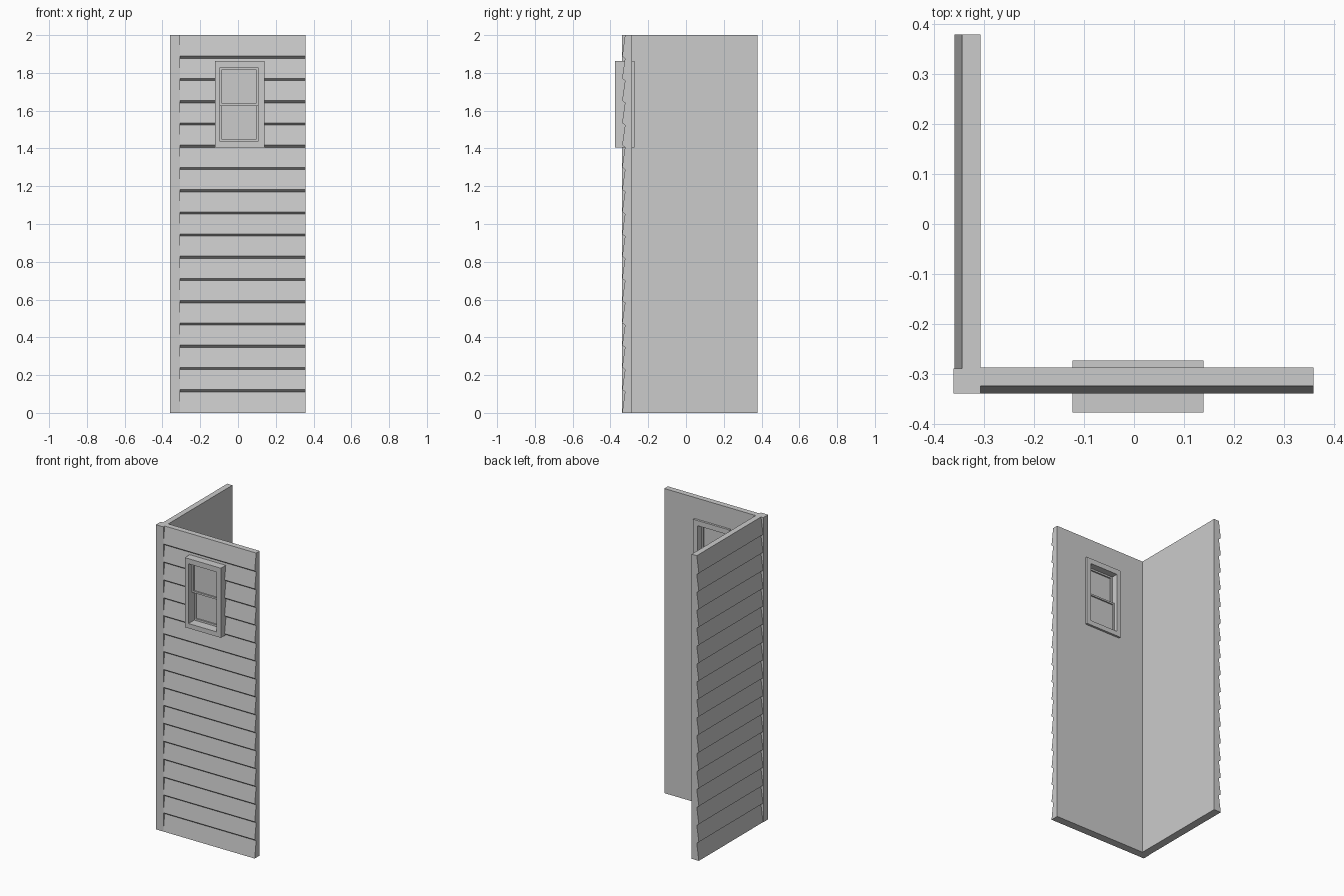
import bpy, bmesh
from mathutils import Vector

if "Cube" in bpy.data.objects:
    bpy.data.objects.remove(bpy.data.objects["Cube"])

BOARDS = 17
H = 2.0
STEP = H / BOARDS
LIP = 0.006      # half height of the sloped underside of each board
TAPER = 0.015    # how far each board leans back at its top


def make_object(name, bm):
    bmesh.ops.recalc_face_normals(bm, faces=bm.faces)
    mesh = bpy.data.meshes.new(name)
    bm.to_mesh(mesh)
    bm.free()
    ob = bpy.data.objects.new(name, mesh)
    bpy.context.collection.objects.link(ob)
    return ob


def add_box(bm, x0, x1, y0, y1, z0, z1):
    geom = bmesh.ops.create_cube(bm, size=1)
    for v in geom["verts"]:
        v.co = Vector((x1 if v.co.x > 0 else x0,
                       y1 if v.co.y > 0 else y0,
                       z1 if v.co.z > 0 else z0))


def box(name, *bounds):
    bm = bmesh.new()
    add_box(bm, *bounds)
    return make_object(name, bm)


def frame(name, x0, x1, y0, y1, z0, z1, left, right, bottom, top):
    """Rectangular ring: front outline with a hole, extruded along y."""
    bm = bmesh.new()
    outer = [(x0, z0), (x1, z0), (x1, z1), (x0, z1)]
    inner = [(x0 + left, z0 + bottom), (x1 - right, z0 + bottom),
             (x1 - right, z1 - top), (x0 + left, z1 - top)]
    rings = [[bm.verts.new((x, y, z)) for x, z in pts]
             for pts, y in ((outer, y0), (inner, y0), (inner, y1), (outer, y1))]
    for a in range(4):
        r, s = rings[a], rings[(a + 1) % 4]
        for i in range(4):
            j = (i + 1) % 4
            bm.faces.new((r[i], r[j], s[j], s[i]))
    return make_object(name, bm)


def siding_wall(name, thickness, start, end, place):
    """Lapped board profile (depth, height) extruded along the wall."""
    profile = []
    for i in range(BOARDS):
        profile.append((0, i * STEP + (LIP if i else 0)))
        profile.append((TAPER, (i + 1) * STEP - (LIP if i < BOARDS - 1 else 0)))
    profile += [(thickness, H), (thickness, 0)]
    bm = bmesh.new()
    a = [bm.verts.new(place(start, d, z)) for d, z in profile]
    b = [bm.verts.new(place(end, d, z)) for d, z in profile]
    bm.faces.new(a)
    bm.faces.new(b)
    n = len(profile)
    for i in range(n):
        j = (i + 1) % n
        bm.faces.new((a[i], a[j], b[j], b[i]))
    return make_object(name, bm)


# Walls with lapped siding, and the corner post
front_wall = siding_wall("front_wall", 0.052, -0.306, 0.358,
                         lambda s, d, z: (s, -0.338 + d, z))
siding_wall("side_wall", 0.052, -0.289, 0.378,
            lambda s, d, z: (-0.358 + d, s, z))
box("corner_post", -0.36, -0.306, -0.338, -0.288, 0, H)

# Window opening in the front wall
cutter = box("window_cutter", -0.11, 0.125, -0.5, -0.2, 1.42, 1.845)
cutter.hide_render = True
mod = front_wall.modifiers.new("opening", "BOOLEAN")
mod.operation = "DIFFERENCE"
mod.solver = "EXACT"
mod.object = cutter
bpy.context.view_layer.objects.active = front_wall
bpy.ops.object.modifier_apply(modifier=mod.name)
bpy.data.objects.remove(cutter, do_unlink=True)

# Window casing
frame("window_casing", -0.123, 0.139, -0.376, -0.272, 1.405, 1.862,
      0.027, 0.032, 0.031, 0.034)

# Sliding sashes: upper one outside, lower one inside
for label, y0, z0, z1 in (("upper", -0.338, 1.626, 1.828),
                          ("lower", -0.316, 1.436, 1.638)):
    frame(label + "_sash", -0.096, 0.107, y0, y0 + 0.022, z0, z1,
          0.011, 0.011, 0.012, 0.011)
    box(label + "_glass", -0.087, 0.098, y0 + 0.009, y0 + 0.013,
        z0 + 0.01, z1 - 0.01)
